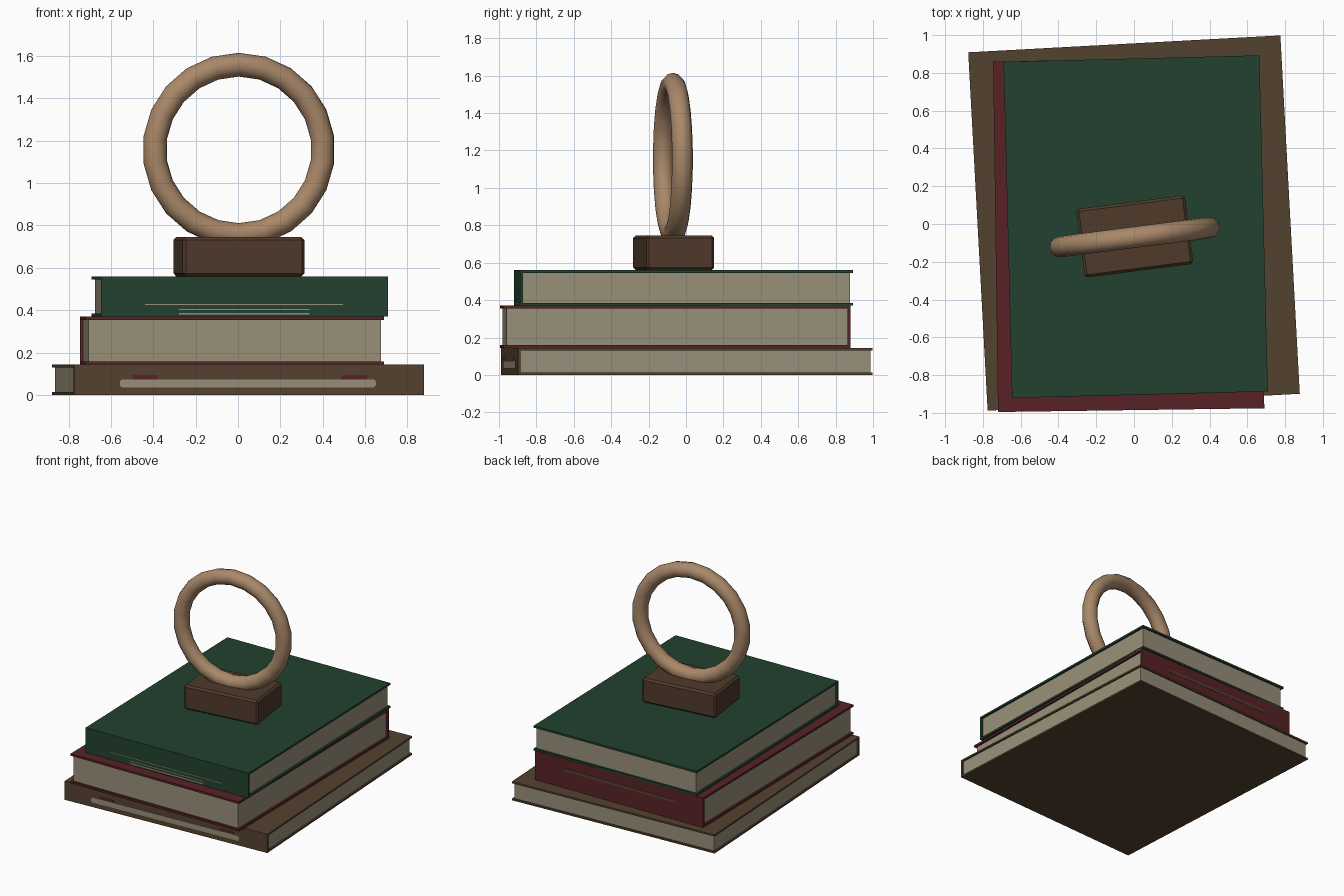
import bpy, bmesh, math
from mathutils import Matrix, Vector

if "Cube" in bpy.data.objects:
    bpy.data.objects.remove(bpy.data.objects["Cube"])


def lin(c):
    c /= 255
    return c / 12.92 if c <= 0.04045 else ((c + 0.055) / 1.055) ** 2.4


def material(name, r, g, b):
    m = bpy.data.materials.new(name)
    m.diffuse_color = (lin(r), lin(g), lin(b), 1)
    m.use_nodes = True
    m.node_tree.nodes["Principled BSDF"].inputs["Base Color"].default_value = m.diffuse_color
    return m


BROWN = material("brown cover", 84, 66, 47)
MAROON = material("maroon cover", 89, 34, 38)
GREEN = material("green cover", 34, 65, 47)
PAPER = material("aged paper", 152, 144, 121)
WOOD = material("dark wood", 80, 58, 42)
TAN = material("tan wood", 169, 136, 105)


def finish(name, bm, mat, place):
    me = bpy.data.meshes.new(name)
    bm.to_mesh(me)
    bm.free()
    me.materials.append(mat)
    ob = bpy.data.objects.new(name, me)
    ob.matrix_world = place
    bpy.context.collection.objects.link(ob)
    return ob


def add_box(bm, lo, hi):
    lo, hi = Vector(lo), Vector(hi)
    size = hi - lo
    mat = Matrix.Translation((lo + hi) / 2) @ Matrix.Diagonal((*size, 1))
    return bmesh.ops.create_cube(bm, size=1, matrix=mat)["verts"]


def placing(x, y, z, deg):
    return Matrix.Translation((x, y, z)) @ Matrix.Rotation(math.radians(deg), 4, 'Z')


def book(name, mat, place, w, d, h, spine, t=0.014, inset=0.014):
    """Closed book: two cover boards and a spine on side -1 (front) or +1 (back)."""
    bm = bmesh.new()
    # C-shaped cover as an extruded profile
    s = spine
    prof = [(s*d/2, 0), (s*d/2, h), (-s*d/2, h), (-s*d/2, h - t),
            (s*(d/2 - t), h - t), (s*(d/2 - t), t), (-s*d/2, t), (-s*d/2, 0)]
    f = bm.faces.new([bm.verts.new((-w/2, y, z)) for y, z in prof])
    ext = bmesh.ops.extrude_face_region(bm, geom=[f])["geom"]
    bmesh.ops.translate(bm, vec=(w, 0, 0),
                        verts=[v for v in ext if isinstance(v, bmesh.types.BMVert)])
    bmesh.ops.recalc_face_normals(bm, faces=bm.faces)
    finish(name + "_cover", bm, mat, place)
    # page block
    bm = bmesh.new()
    ys = sorted((s*(d/2 - t), -s*(d/2 - inset)))
    add_box(bm, (-w/2 + inset, ys[0], t), (w/2 - inset, ys[1], h - t))
    finish(name + "_pages", bm, PAPER, place)


def spine_plate(name, mat, place, d, spine, x0, x1, z0, z1, rounding=0.0):
    bm = bmesh.new()
    y = sorted((spine*(d/2 - 0.002), spine*(d/2 + 0.002)))
    add_box(bm, (x0, y[0], z0), (x1, y[1], z1))
    if rounding:
        edges = [e for e in bm.edges
                 if abs(e.verts[0].co.y - e.verts[1].co.y) > 0.001]
        bmesh.ops.bevel(bm, geom=edges, offset=rounding, segments=3,
                        profile=0.5, affect='EDGES')
    finish(name, bm, mat, place)


# bottom book, spine to the front
p = placing(0, 0.005, 0, 3.1)
book("bottom_book", BROWN, p, 1.655, 1.9, 0.143, -1, t=0.013, inset=0.012)
spine_plate("bottom_spine_label", PAPER, p, 1.9, -1, -0.61, 0.60, 0.035, 0.074, 0.014)
for i, x in enumerate((-0.49, 0.50)):
    spine_plate(f"bottom_spine_mark_{i}", MAROON, p, 1.9, -1, x - 0.06, x + 0.06,
                0.074, 0.094, 0.006)

# middle book, spine to the back
p = placing(-0.028, -0.058, 0.143, 0.8)
book("middle_book", MAROON, p, 1.41, 1.855, 0.227, 1, t=0.016, inset=0.015)
spine_plate("middle_spine_band", BROWN, p, 1.855, 1, -0.47, 0.45, 0.13, 0.15)

# top book, spine to the front
p = placing(0.009, -0.014, 0.37, 1.45)
book("top_book", GREEN, p, 1.355, 1.78, 0.19, -1, t=0.015, inset=0.015)
for i, (x0, x1, z0, z1) in enumerate([(-0.47, 0.465, 0.055, 0.060),
                                      (-0.31, 0.305, 0.030, 0.036),
                                      (-0.31, 0.305, 0.009, 0.018)]):
    spine_plate(f"top_spine_line_{i}", PAPER, p, 1.78, -1, x0, x1, z0, z1)

# bevelled wooden base block
p = placing(0.004, -0.066, 0.56, 7.3)
bm = bmesh.new()
add_box(bm, (-0.29, -0.183, 0), (0.29, 0.183, 0.186))
bmesh.ops.bevel(bm, geom=bm.edges[:], offset=0.014, segments=1, affect='EDGES')
finish("base_block", bm, WOOD, p)

# upright ring standing in the block
bpy.ops.mesh.primitive_torus_add(major_segments=22, minor_segments=12,
                                 major_radius=0.402, minor_radius=0.056)
ring = bpy.context.object
ring.name = "ring"
ring.data.materials.append(TAN)
ring.matrix_world = (placing(0.004, -0.07, 1.157, 7.3)
                     @ Matrix.Rotation(math.pi/2, 4, 'X')
                     @ Matrix.Rotation(math.pi/22, 4, 'Z'))
for f in ring.data.polygons:
    f.use_smooth = True
